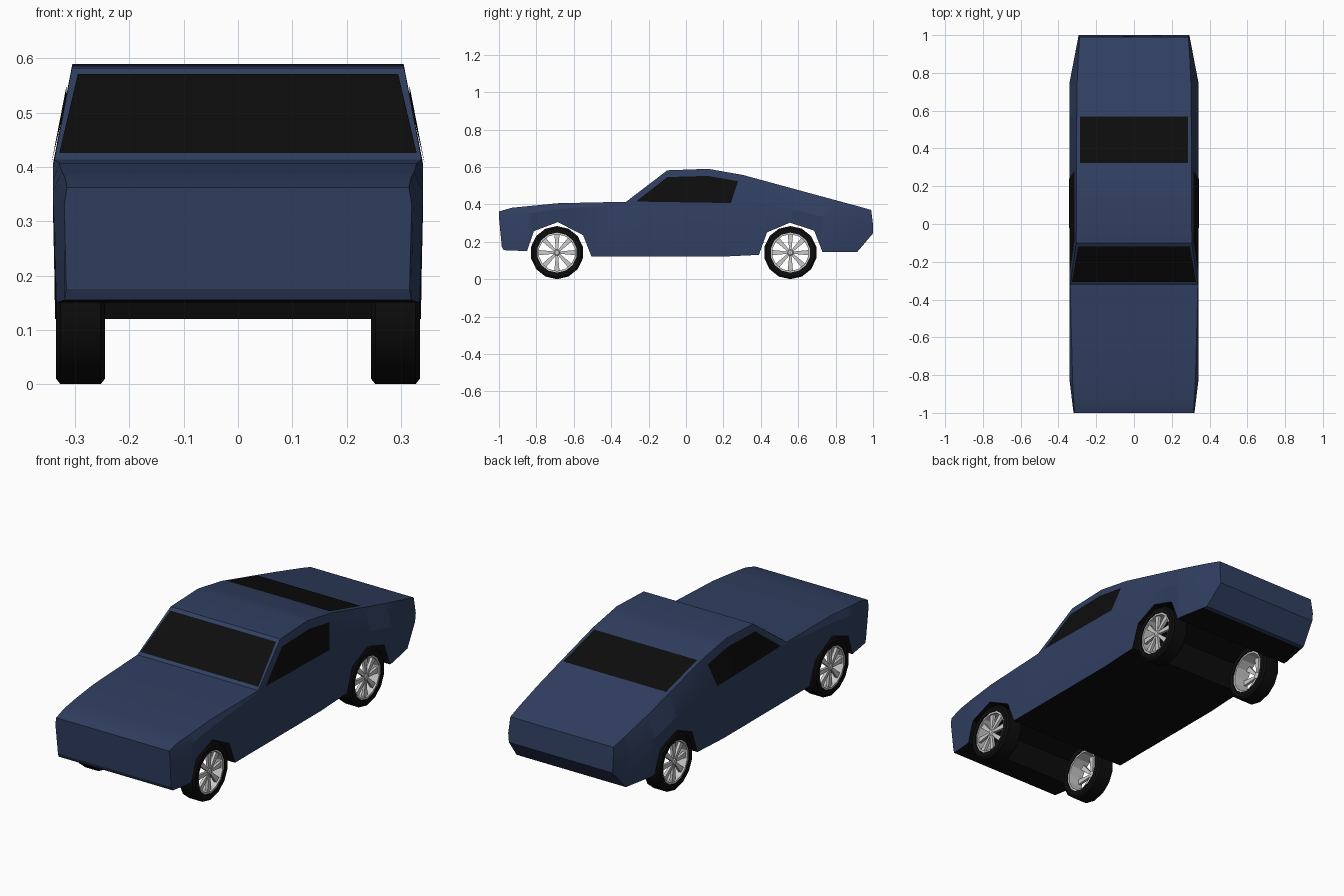
import bpy, bmesh
from math import sin, cos, pi, radians

if "Cube" in bpy.data.objects:
    bpy.data.objects.remove(bpy.data.objects["Cube"])


def material(name, rgb):
    m = bpy.data.materials.new(name)
    m.diffuse_color = (*rgb, 1)
    m.use_nodes = True
    m.node_tree.nodes["Principled BSDF"].inputs["Base Color"].default_value = m.diffuse_color
    return m


BLUE = material("blue_paint", (0.03, 0.05, 0.12))
BLACK = material("black", (0.004, 0.004, 0.004))


def add_object(name, verts, faces, mats=(), smooth=None):
    me = bpy.data.meshes.new(name)
    me.from_pydata(verts, [], faces)
    bm = bmesh.new()
    bm.from_mesh(me)
    bmesh.ops.recalc_face_normals(bm, faces=bm.faces)
    bm.to_mesh(me)
    bm.free()
    for m in mats:
        me.materials.append(m)
    ob = bpy.data.objects.new(name, me)
    bpy.context.collection.objects.link(ob)
    if smooth:
        bpy.ops.object.select_all(action='DESELECT')
        ob.select_set(True)
        bpy.context.view_layer.objects.active = ob
        bpy.ops.object.shade_smooth_by_angle(angle=radians(smooth))
    return ob


def curve(*pts):
    """Piecewise linear function through (y, value) points."""
    def f(y):
        if y <= pts[0][0]:
            return pts[0][1]
        for (a, u), (b, v) in zip(pts, pts[1:]):
            if y <= b:
                return u + (v - u) * (y - a) / (b - a)
        return pts[-1][1]
    return f


# Side outlines of the body, including the wheel arches
BOTTOM = [(-1, .175), (-.975, .155), (-.85, .15), (-.813, .257), (-.685, .305), (-.55, .235),
          (-.505, .12), (.18, .12), (.39, .13), (.433, .25), (.555, .302), (.685, .26),
          (.73, .145), (.915, .145), (1, .245)]
TOP = [(-1, .362), (-.93, .382), (-.685, .406), (-.32, .414), (-.10, .582), (.118, .59),
       (.305, .557), (.58, .482), (.893, .397), (1, .37)]
z_bot, z_top = curve(*BOTTOM), curve(*TOP)
z_mid = curve((-1, .33), (-.685, .375), (-.32, .405), (.305, .405), (.58, .37), (.75, .33), (1, .29))
x_top = curve((-1, .315), (-.83, .325), (-.32, .338), (-.10, .306), (.58, .303), (.8, .30), (1, .288))
x_mid = curve((-1, .32), (-.83, .341), (.75, .341), (1, .293))

# Body: loft of six-point sections
ys = sorted({y for y, _ in BOTTOM + TOP} | {-.83, .75})
verts, faces = [], []
for y in ys:
    half = [(x_mid(y) - .004, z_bot(y)), (x_mid(y), z_mid(y)), (x_top(y), z_top(y))]
    verts += [(x, y, z) for x, z in half] + [(-x, y, z) for x, z in reversed(half)]
for i in range(len(ys) - 1):
    for k in range(6):
        a, b = i * 6, i * 6 + 6
        faces.append((a + k, a + (k + 1) % 6, b + (k + 1) % 6, b + k))
faces += [tuple(range(6)), tuple(range(len(verts) - 6, len(verts)))]
# pull the nose foot back and the tail lip forward
for i, v in enumerate(verts):
    if i in (0, 5):
        verts[i] = (v[0], -.985, v[2])
    if i >= len(verts) - 4 - 1 and v[2] > .35:
        verts[i] = (v[0], .99, v[2])
body = add_object("body", verts, faces, (BLUE, BLACK), 20)
for p in body.data.polygons:
    under = all(body.data.vertices[v].index % 6 in (0, 5) for v in p.vertices)
    if under and -.97 < p.center.y < .9:
        p.material_index = 1

# Side windows: strips that follow the cabin side
w_low = curve((-.267, .415), (.24, .407))
w_high = curve((-.262, .42), (-.10, .546), (.118, .552), (.278, .524))


def on_side(y, z, s):
    t = (z - z_mid(y)) / (z_top(y) - z_mid(y))
    return (s * (x_mid(y) + (x_top(y) - x_mid(y)) * t + .003), y, z)


for s, side in ((1, "right"), (-1, "left")):
    v = []
    for y0, y1 in ((-.267, -.262), (-.18, -.18), (-.10, -.10), (.118, .118), (.24, .278)):
        v += [on_side(y0, w_low(y0), s), on_side(y1, w_high(y1), s)]
    add_object(side + "_window", v, [(i, i + 2, i + 3, i + 1) for i in range(0, 8, 2)], (BLACK,))


# Windscreen and rear window: panes just above the top outline
def pane(name, y0, w0, y1, w1):
    d = .003
    z0, z1 = z_top(y0) + d, z_top(y1) + d
    add_object(name, [(-w0, y0, z0), (w0, y0, z0), (w1, y1, z1), (-w1, y1, z1)],
               [(0, 1, 2, 3)], (BLACK,))


pane("windscreen", -.308, .329, -.118, .295)
pane("rear_window", .322, .287, .568, .287)


# Wheels: lathed tyre and rim, with open spokes
def lathe(name, profile, n, mats=(), smooth=None):
    m = len(profile)
    v = [(x, r * sin(2 * pi * i / n), r * cos(2 * pi * i / n)) for i in range(n) for x, r in profile]
    f = [(i * m + k, i * m + (k + 1) % m, (i + 1) % n * m + (k + 1) % m, (i + 1) % n * m + k)
         for i in range(n) for k in range(m)]
    return add_object(name, v, f, mats, smooth)


def spokes(name, n):
    v, f = [], []
    for i in range(n):
        a, b = 2 * pi * i / n, len(v)
        c, s = cos(a), sin(a)
        for r, w, x in ((.012, .006, .036), (.10, .014, .032)):
            for dx, dw in ((0, -w), (0, w), (-.014, w), (-.014, -w)):
                v.append((x + dx, r * s + dw * c, r * c - dw * s))
        f += [(b + k, b + (k + 1) % 4, b + 4 + (k + 1) % 4, b + 4 + k) for k in range(4)]
        f += [(b, b + 1, b + 2, b + 3), (b + 4, b + 5, b + 6, b + 7)]
    return add_object(name, v, f)


parts = [
    lathe("tyre", [(-.045, .107), (-.045, .132), (-.037, .142), (.037, .142), (.045, .132), (.045, .107)],
          14, (BLACK,), 35),
    lathe("rim", [(-.04, .098), (-.04, .109), (.041, .109), (.041, .098)], 14),
    lathe("hub", [(.016, .001), (.016, .017), (.036, .017), (.04, .012), (.04, .001)], 10),
    spokes("spokes", 8),
]
for part in parts:
    base = part.name
    for y, end in ((-.69, "front"), (.558, "rear")):
        for s, side in ((1, "right"), (-1, "left")):
            ob = part if (y < 0 and s > 0) else part.copy()
            if ob is not part:
                bpy.context.collection.objects.link(ob)
            ob.name = f"{end}_{side}_{base}"
            ob.location = (s * .29, y, .142)
            ob.scale = (s, 1, 1)
